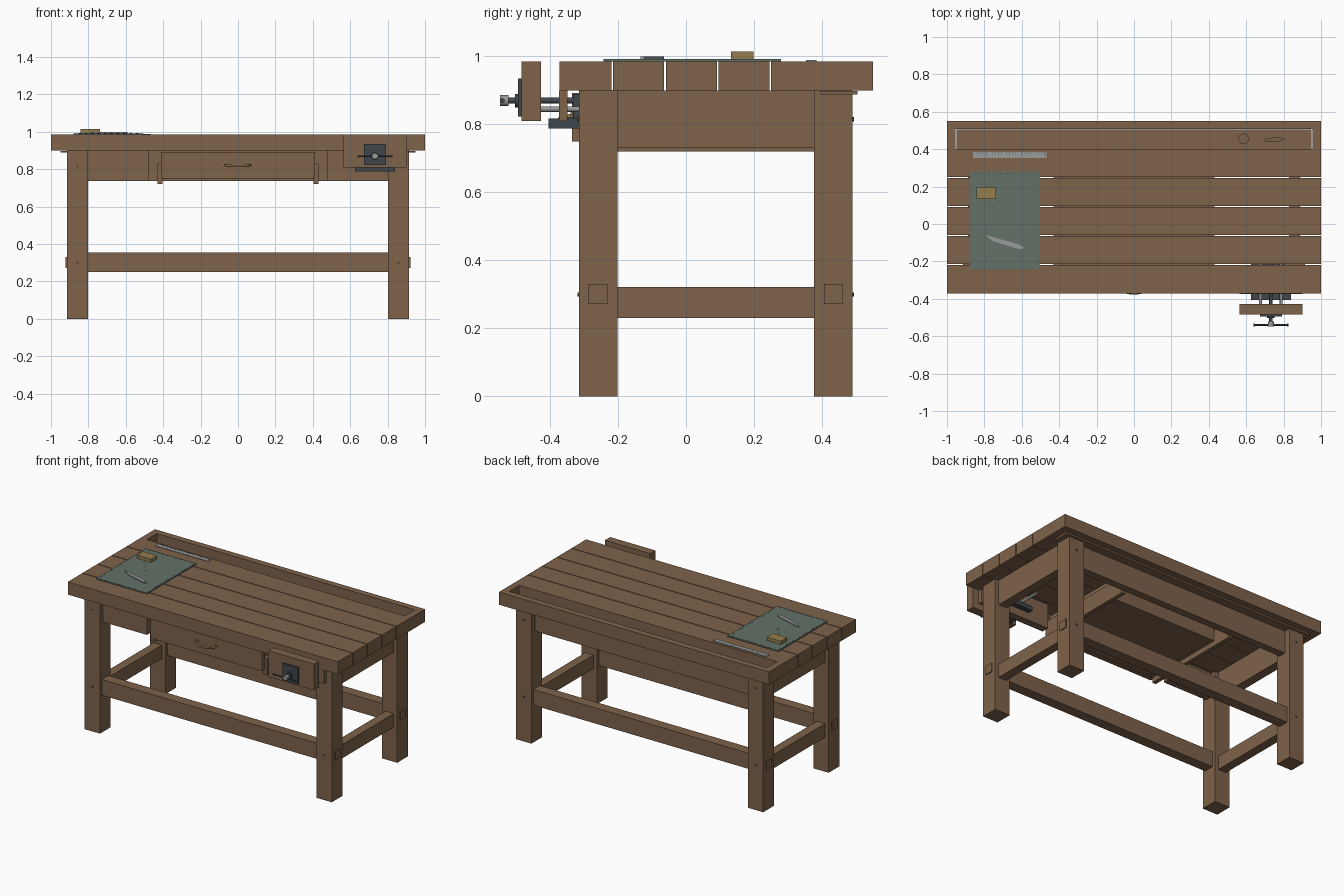
import bpy, bmesh, math
from mathutils import Matrix, Vector

cube = bpy.data.objects.get("Cube")
if cube:
    bpy.data.objects.remove(cube, do_unlink=True)


def material(name, r, g, b):
    m = bpy.data.materials.new(name)
    m.use_nodes = True
    m.diffuse_color = (r, g, b, 1)
    node = next(n for n in m.node_tree.nodes if n.type == 'BSDF_PRINCIPLED')
    node.inputs["Base Color"].default_value = (r, g, b, 1)
    node.inputs["Roughness"].default_value = 0.7
    return m


WOOD = material("bench wood", 0.21, 0.125, 0.07)
PEG = material("dark peg wood", 0.09, 0.05, 0.028)
IRON = material("dark iron", 0.05, 0.062, 0.07)
STEEL = material("pale steel", 0.32, 0.33, 0.33)
BRASS = material("brass", 0.30, 0.205, 0.075)
MAT = material("green mat", 0.125, 0.165, 0.14)
LINE = material("mat marking", 0.07, 0.10, 0.085)


def finish(name, bm, mat):
    bmesh.ops.recalc_face_normals(bm, faces=bm.faces)
    me = bpy.data.meshes.new(name)
    bm.to_mesh(me)
    bm.free()
    me.materials.append(mat)
    ob = bpy.data.objects.new(name, me)
    bpy.context.scene.collection.objects.link(ob)
    return ob


def boxes(name, mat, *spans):
    """One object from boxes given as x, y and z ranges."""
    bm = bmesh.new()
    for span in spans:
        lo, hi = Vector(span[0::2]), Vector(span[1::2])
        bmesh.ops.create_cube(bm, size=1, matrix=Matrix.Translation((lo + hi) / 2)
                              @ Matrix.Diagonal((*(hi - lo), 1)))
    return finish(name, bm, mat)


def rod(name, mat, a, b, r, sides=24):
    """Cylinder between two points."""
    a, b = Vector(a), Vector(b)
    d = b - a
    bm = bmesh.new()
    bmesh.ops.create_cone(bm, cap_ends=True, segments=sides, radius1=r, radius2=r, depth=d.length,
                          matrix=Matrix.Translation((a + b) / 2)
                          @ d.to_track_quat('Z', 'Y').to_matrix().to_4x4())
    for f in bm.faces:
        f.smooth = len(f.verts) == 4
    return finish(name, bm, mat)


def plate(name, mat, outline, z, height, loc=(0, 0), angle=0):
    """Flat outline raised to a height, turned and placed."""
    bm = bmesh.new()
    face = bm.faces.new([bm.verts.new((x, y, 0)) for x, y in outline])
    top = bmesh.ops.extrude_face_region(bm, geom=[face])["geom"]
    bmesh.ops.translate(bm, vec=(0, 0, height), verts=[v for v in top if isinstance(v, bmesh.types.BMVert)])
    bm.transform(Matrix.Translation((*loc, z)) @ Matrix.Rotation(angle, 4, 'Z'))
    return finish(name, bm, mat)


TOP, UNDER = 0.985, 0.90

# Planked top with narrow gaps
pitch, gap = 0.155, 0.0025
for i in range(5):
    y = -0.372 + i * pitch
    boxes(f"top_plank_{i + 1}", WOOD, (-1, 1, y + (gap if i else 0), y + pitch - gap, UNDER, TOP))

# Tool tray along the back
boxes("tray_floor", WOOD, (-0.95, 0.95, 0.395, 0.505, 0.888, 0.898))
boxes("back_board", WOOD, (-1, 1, 0.507, 0.55, UNDER, TOP))
for side, s in (("right", -1), ("left", 1)):
    x0, x1 = sorted((s * 0.955, s))
    boxes(f"tray_end_{side}", WOOD, (x0, x1, 0.40, 0.507, UNDER, TOP))

# Legs, through tenons and pegs
FRONT, BACK = (-0.315, -0.202), (0.377, 0.49)
for side, s in (("right", -1), ("left", 1)):
    x0, x1 = sorted((s * 0.802, s * 0.915))
    for place, (y0, y1), out in (("front", FRONT, -1), ("back", BACK, 1)):
        mid = (y0 + y1) / 2
        boxes(f"{place}_leg_{side}", WOOD, (x0, x1, y0, y1, 0, 0.901))
        t0, t1 = sorted((s * 0.90, s * 0.921))
        boxes(f"{place}_tenon_{side}", WOOD, (t0, t1, mid - 0.028, mid + 0.028, 0.272, 0.33))
        face = y0 if out < 0 else y1
        for z in (0.30, 0.815):
            rod(f"{place}_peg_{side}", PEG, (s * 0.858, face - out * 0.01, z),
                (s * 0.858, face + out * 0.004, z), 0.006, 12)
    # Side rails joining front and back legs
    a0, a1 = sorted((s * 0.828, s * 0.888))
    boxes(f"side_stretcher_{side}", WOOD, (a0, a1, FRONT[1], BACK[0], 0.23, 0.322))
    boxes(f"side_apron_{side}", WOOD, (a0, a1, FRONT[1], BACK[0], 0.732, UNDER))
    # Front apron beside the drawer opening
    b0, b1 = sorted((s * 0.475, s * 0.802))
    boxes(f"front_apron_{side}", WOOD, (b0, b1, -0.285, -0.235, 0.737, UNDER))
    # Drawer runner
    r0, r1 = sorted((s * 0.403, s * 0.43))
    boxes(f"drawer_runner_{side}", WOOD, (r0, r1, -0.31, 0.40, 0.72, 0.83))

boxes("front_stretcher", WOOD, (-0.802, 0.802, -0.295, -0.225, 0.25, 0.355))
boxes("back_stretcher", WOOD, (-0.802, 0.802, 0.40, 0.47, 0.25, 0.355))
boxes("back_apron", WOOD, (-0.802, 0.802, 0.40, 0.45, 0.737, UNDER))

# Drawer
boxes("drawer_front", WOOD, (-0.412, 0.412, -0.335, -0.305, 0.75, 0.892))
boxes("drawer_box", WOOD,
      (-0.40, -0.38, -0.305, 0.27, 0.752, 0.88), (0.38, 0.40, -0.305, 0.27, 0.752, 0.88),
      (-0.38, 0.38, 0.25, 0.27, 0.752, 0.88), (-0.38, 0.38, -0.305, 0.25, 0.755, 0.767))

# Brass drawer pull: a bowed bar between two round plates
curve = bpy.data.curves.new("drawer_pull", 'CURVE')
curve.dimensions = '3D'
curve.bevel_depth = 0.006
curve.bevel_resolution = 2
curve.use_fill_caps = True
steps = 12
line = curve.splines.new('POLY')
line.points.add(steps)
for i, p in enumerate(line.points):
    a = math.pi * i / steps
    p.co = (-0.07 * math.cos(a), -0.335 - 0.036 * math.sin(a) ** 0.6, 0.825 - 0.008 * math.sin(a), 1)
curve.materials.append(BRASS)
bpy.context.scene.collection.objects.link(bpy.data.objects.new("drawer_pull", curve))
for s in (-1, 1):
    rod("pull_plate", BRASS, (s * 0.07, -0.333, 0.825), (s * 0.07, -0.34, 0.825), 0.012)

# Front vise
VX, VZ = 0.732, 0.87
boxes("vise_jaw", WOOD, (0.565, 0.90, -0.483, -0.427, 0.81, TOP))
boxes("vise_inner_jaw", WOOD, (0.565, 0.90, -0.374, -0.348, 0.81, UNDER))
boxes("vise_face_plate", IRON, (0.675, 0.79, -0.494, -0.483, 0.823, 0.935))
boxes("vise_bracket", IRON, (0.625, 0.84, -0.405, -0.20, 0.788, 0.817))
boxes("vise_nut", IRON, (VX - 0.03, VX + 0.03, -0.333, -0.286, 0.817, 0.89))
rod("vise_screw", IRON, (VX, -0.53, VZ), (VX, -0.10, VZ), 0.009)
rod("vise_hub", STEEL, (VX, -0.547, VZ), (VX, -0.522, VZ), 0.016)
rod("vise_collar", IRON, (VX, -0.503, VZ), (VX, -0.494, VZ), 0.02)
rod("vise_handle", IRON, (VX - 0.085, -0.54, VZ), (VX + 0.085, -0.54, VZ), 0.0045, 12)
for s in (-1, 1):
    rod("vise_guide_rod", STEEL, (VX + s * 0.055, -0.44, 0.845), (VX + s * 0.055, -0.10, 0.845), 0.008)
    rod("handle_knob", IRON, (VX + s * 0.085, -0.54, VZ), (VX + s * 0.094, -0.54, VZ), 0.007, 12)

# Cutting mat with edge marks and a dotted diagonal
mx0, mx1, my0, my1, mz = -0.88, -0.505, -0.242, 0.28, 0.992
boxes("cutting_mat", MAT, (mx0, mx1, my0, my1, TOP, mz))
marks = []
for i in range(1, 11):
    x = mx0 + (mx1 - mx0) * i / 11
    marks += [(x - 0.008, x + 0.008, y - 0.0015, y + 0.0015, mz, mz + 0.0006) for y in (my0 + 0.01, my1 - 0.01)]
for i in range(1, 15):
    y = my0 + (my1 - my0) * i / 15
    marks += [(x - 0.0015, x + 0.0015, y - 0.008, y + 0.008, mz, mz + 0.0006) for x in (mx0 + 0.01, mx1 - 0.01)]
for i in range(9):
    x, y = -0.78 + 0.0125 * i, 0.125 - 0.015 * i
    marks.append((x - 0.003, x + 0.003, y - 0.003, y + 0.003, mz, mz + 0.0006))
boxes("mat_marks", LINE, *marks)

# Tools lying on the top
boxes("brass_block", BRASS, (-0.842, -0.737, 0.133, 0.198, mz, 1.014))
boxes("steel_ruler", STEEL, (-0.862, -0.467, 0.353, 0.384, TOP, 0.989))
boxes("ruler_ticks", IRON, *[(x - 0.001, x + 0.001, 0.384 - (0.015 if i % 4 == 0 else 0.008), 0.384, 0.989, 0.9895)
                             for i in range(25) for x in [-0.85 + i * 0.0155]])
knife = [(-0.105, 0.006), (-0.09, 0.011), (0.06, 0.012), (0.102, 0.006),
         (0.102, -0.006), (0.08, -0.012), (-0.06, -0.010)]
plate("marking_knife", STEEL, knife, mz, 0.008, (-0.69, -0.10), math.radians(-16))

# Things left in the tray
rod("tray_dowel", WOOD, (0.585, 0.455, 0.898), (0.585, 0.455, 0.935), 0.028, 32)
leaf = [(0.053 * math.cos(a), 0.012 * math.sin(a)) for a in (math.tau * i / 20 for i in range(20))]
plate("tray_offcut", WOOD, leaf, 0.898, 0.012, (0.75, 0.45), math.radians(5))
